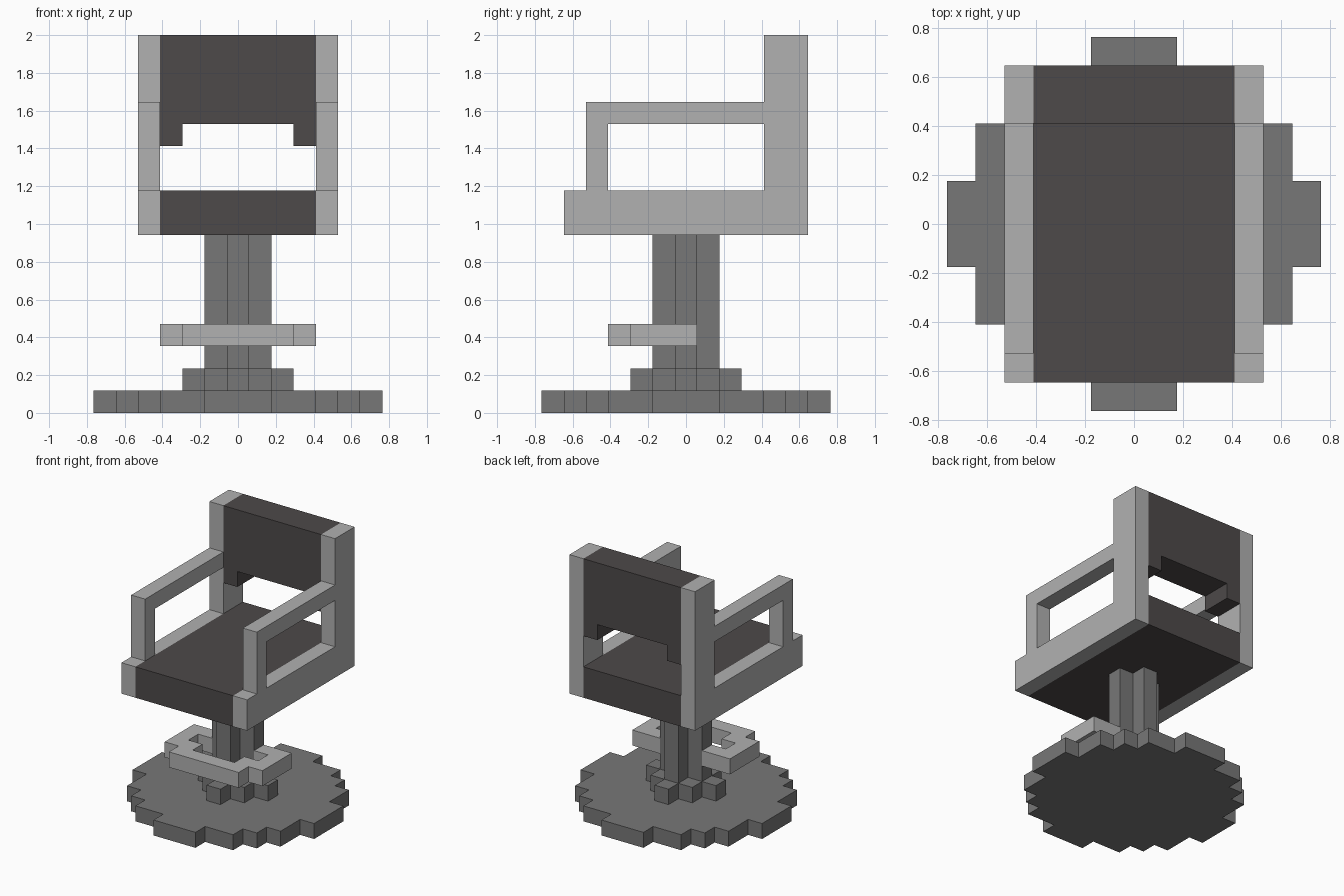
import bpy
import bmesh
from mathutils import Vector

if "Cube" in bpy.data.objects:
    bpy.data.objects.remove(bpy.data.objects["Cube"])

U = 2 / 17  # block size: the chair is 17 blocks tall


def material(name, rgb):
    m = bpy.data.materials.new(name)
    m.diffuse_color = (*rgb, 1)
    m.use_nodes = True
    m.node_tree.nodes["Principled BSDF"].inputs["Base Color"].default_value = m.diffuse_color
    return m


DARK = material("dark_padding", (0.075, 0.067, 0.067))
LIGHT = material("light_metal", (0.44, 0.44, 0.44))
MID = material("mid_metal", (0.185, 0.185, 0.185))


def blocks(name, mat, *boxes):
    """Merge boxes of inclusive block ranges (x0, x1, y0, y1, z0, z1) into one clean shell."""
    cells = {(x, y, z) for x0, x1, y0, y1, z0, z1 in boxes
             for x in range(x0, x1 + 1) for y in range(y0, y1 + 1) for z in range(z0, z1 + 1)}
    bm = bmesh.new()
    verts = {}

    def vert(p):
        key = tuple(round(c * 2) for c in p)
        if key not in verts:
            verts[key] = bm.verts.new((p + Vector((0, 0, 0.5))) * U)
        return verts[key]

    for cell in cells:
        for axis in range(3):
            for s in (-1, 1):
                n = Vector((0, 0, 0))
                n[axis] = s
                if tuple(int(c + d) for c, d in zip(cell, n)) in cells:
                    continue
                a = Vector((0, 0, 0))
                a[(axis + 1) % 3] = 0.5
                b = n.cross(a)
                mid = Vector(cell) + n * 0.5
                bm.faces.new([vert(mid + q) for q in (a + b, b - a, -a - b, a - b)])
    # Join the block faces into large flat faces
    bmesh.ops.dissolve_limit(bm, angle_limit=0.01, verts=bm.verts[:], edges=bm.edges[:])
    bmesh.ops.recalc_face_normals(bm, faces=bm.faces[:])
    mesh = bpy.data.meshes.new(name)
    bm.to_mesh(mesh)
    bm.free()
    mesh.materials.append(mat)
    ob = bpy.data.objects.new(name, mesh)
    bpy.context.collection.objects.link(ob)
    return ob


def centred(hx, hy, z0, z1):
    return (-hx, hx, -hy, hy, z0, z1)


# Round stepped base plate
blocks("base_plate", MID, *[centred(hx, hy, 0, 0)
                            for hx, hy in ((6, 1), (5, 3), (4, 4), (3, 5), (1, 6))])

# Collar and cross-shaped column
blocks("column_collar", MID, *[centred(hx, hy, 1, 1) for hx, hy in ((2, 0), (1, 1), (0, 2))])
blocks("column", MID, centred(1, 0, 2, 7), centred(0, 1, 2, 7))

# Footrest loop: front bar, then corner, side bar and bracket on each side
footrest = [(-2, 2, -3, -3, 3, 3)]
for s in (-1, 1):
    footrest += [(2 * s, 2 * s, -2, -2, 3, 3), (3 * s, 3 * s, -2, 0, 3, 3),
                 (2 * s, 2 * s, 0, 0, 3, 3)]
blocks("footrest", LIGHT, *footrest)

# Seat and backrest with a notch below
blocks("seat", DARK, (-3, 3, -5, 5, 8, 9))
blocks("backrest", DARK, (-3, 3, 4, 5, 13, 16), (-3, -3, 4, 5, 12, 12), (3, 3, 4, 5, 12, 12))

# Side frames: rail, rear post, armrest, front post
for side, x in (("left", -4), ("right", 4)):
    blocks(side + "_side_frame", LIGHT, (x, x, -5, 5, 8, 9), (x, x, 4, 5, 10, 16),
           (x, x, -4, 3, 13, 13), (x, x, -4, -4, 10, 12))
